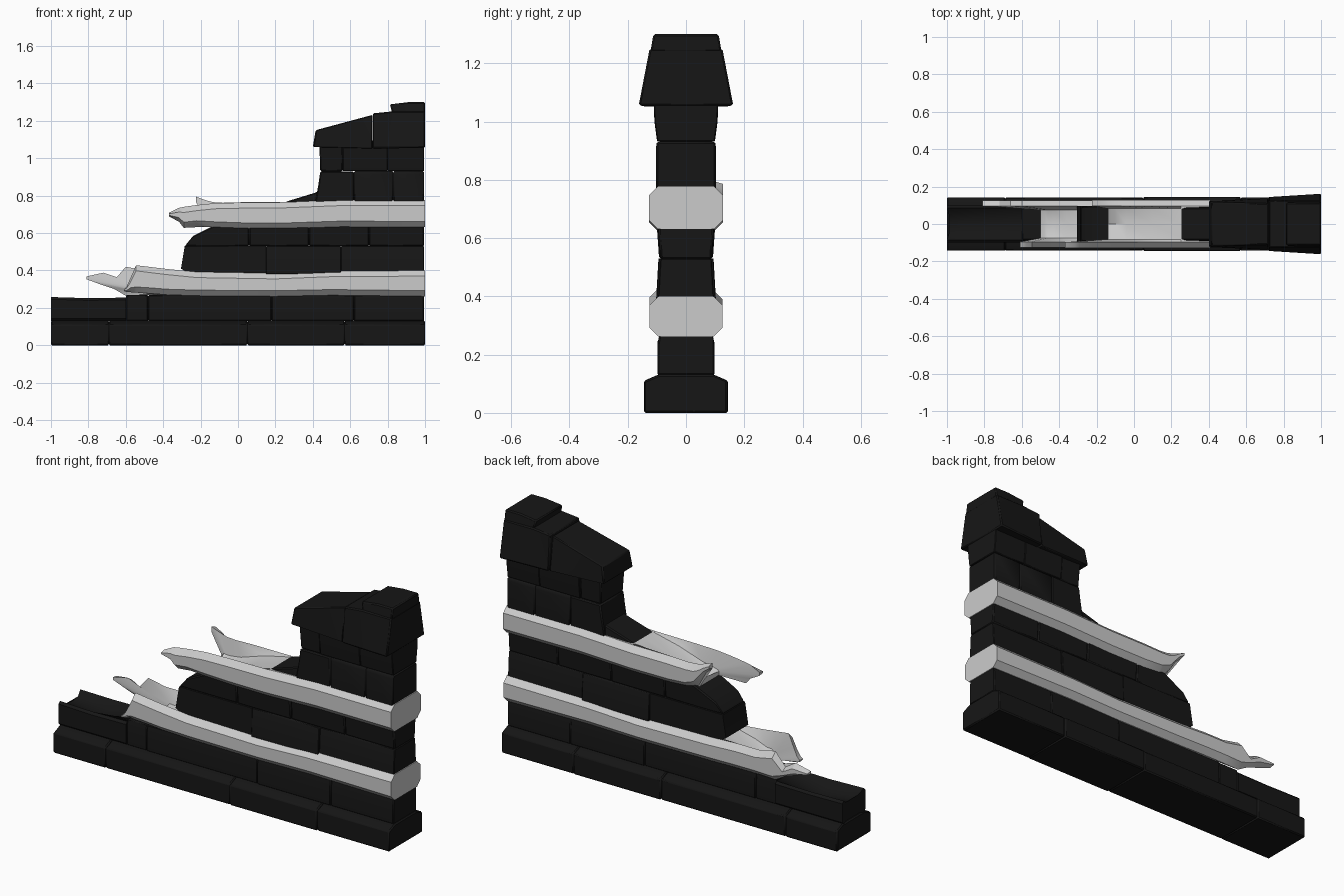
import bpy, bmesh, random

if "Cube" in bpy.data.objects:
    bpy.data.objects.remove(bpy.data.objects["Cube"])

random.seed(4)
stone = bpy.data.materials.new("dark_stone")
stone.diffuse_color = (0.008, 0.008, 0.008, 1)
stone.use_nodes = True
stone.node_tree.nodes["Principled BSDF"].inputs["Base Color"].default_value = stone.diffuse_color


def finish(name, bm, mat=None, bevel=0.0):
    bmesh.ops.recalc_face_normals(bm, faces=bm.faces[:])
    me = bpy.data.meshes.new(name)
    bm.to_mesh(me)
    bm.free()
    ob = bpy.data.objects.new(name, me)
    bpy.context.collection.objects.link(ob)
    if mat:
        me.materials.append(mat)
    if bevel:
        m = ob.modifiers.new("bevel", 'BEVEL')
        m.width, m.segments, m.limit_method = bevel, 1, 'ANGLE'
    bpy.context.view_layer.objects.active = ob
    ob.select_set(True)
    bpy.ops.object.shade_smooth_by_angle(angle=0.6)
    ob.select_set(False)
    return ob


def loft(bm, rings):
    """Skin closed rings of equal length and cap both ends."""
    vs = [[bm.verts.new(p) for p in r] for r in rings]
    n = len(vs[0])
    for a, b in zip(vs, vs[1:]):
        for i in range(n):
            j = (i + 1) % n
            bm.faces.new((a[i], a[j], b[j], b[i]))
    for end in (vs[0], vs[-1]):
        bmesh.ops.triangulate(bm, faces=[bm.faces.new(end)])


def course(name, joints, half, wobble=0.006):
    """A row of blocks between x joints; half is the (y, z) half-section."""
    bm = bmesh.new()
    for x0, x1 in zip(joints, joints[1:]):
        d = random.uniform(-wobble, wobble)
        sec = [(y + d, z) for y, z in half] + [(-y - d, z) for y, z in reversed(half)]
        loft(bm, [[(x, y, z) for y, z in sec] for x in (x0, x1)])
    return finish(name, bm, stone, 0.006)


def slab(name, outline, low_left, low_right, top):
    """An x-z outline given thickness that tapers upward and along x."""
    xs, zs = zip(*outline)

    def width(x, z):
        tx = (x - min(xs)) / (max(xs) - min(xs))
        tz = (z - min(zs)) / (max(zs) - min(zs))
        low = low_left + (low_right - low_left) * tx
        return low + (top - low) * tz
    bm = bmesh.new()
    loft(bm, [[(x, s * width(x, z), z) for x, z in outline] for s in (-1, 1)])
    return finish(name, bm, stone, 0.006)


def split_beam(name, stations, w, chamfer, wall, mat=None):
    """Chamfered beam whose end hollows out and splits into two side prongs.
    Station: front (x, low, high), back (x, low, high), middle (x, low, high)."""
    bm = bmesh.new()
    rings = []
    for f, b, m in stations:
        sides = []
        for s, (x, lo, hi) in ((-1, f), (1, b)):
            c = min(chamfer, (hi - lo) * 0.3)
            zi = min(hi, m[2] + (hi - m[2]) * 0.25)
            sides.append([(m[0], s * (w - wall), m[1]), (x, s * (w - chamfer), lo),
                          (x, s * w, lo + c), (x, s * w, hi - c),
                          (x, s * (w - chamfer), hi), (m[0], s * (w - wall), zi)])
        rings.append(sides[0] + [(m[0], 0, m[2])] + sides[1][::-1])
    loft(bm, rings)
    return finish(name, bm, mat)


def same(x, lo, hi):
    return ((x, lo, hi),) * 3


# Plinth and the course above it, with a worn hollow at the left end
course("plinth", [-1, -0.69, 0.05, 0.57, 1],
       [(0.146, 0), (0.146, 0.11), (0.095, 0.132)])
course("lower_course", [-0.6, -0.48, 0.18, 0.62, 0.995],
       [(0.095, 0.13), (0.095, 0.235), (0.088, 0.27)], 0.004)
split_beam("worn_course_end", [
    ((-1, .13, .258), (-1, .13, .255), (-0.99, .13, .225)),
    ((-0.8, .13, .252), (-0.8, .13, .252), (-0.8, .13, .2)),
    ((-0.6, .13, .255), (-0.6, .13, .255), (-0.6, .13, .255))],
    0.098, 0.012, 0.045, stone)

# Lower timber beam with splintered end
split_beam("lower_beam", [
    same(1, .262, .4), same(.5, .268, .397), same(.2, .262, .385),
    same(-.22, .265, .392),
    ((-.38, .27, .408), (-.38, .268, .4), (-.36, .27, .34)),
    ((-.48, .278, .42), (-.5, .268, .4), (-.43, .27, .3)),
    ((-.545, .282, .428), (-.6, .265, .42), (-.46, .275, .295)),
    ((-.575, .285, .36), (-.66, .3, .35), (-.48, .278, .29)),
    ((-.595, .285, .315), (-.72, .32, .388), (-.49, .279, .285)),
    ((-.61, .29, .3), (-.81, .353, .368), (-.5, .28, .282))],
    0.125, 0.03, 0.05)

# Middle wall with crumbled left edge
slab("middle_wall_end_low", [(-.24, .37), (.15, .37), (.15, .53), (-.285, .53),
                             (-.295, .46), (-.305, .41)], .095, .095, .095)
slab("middle_wall_end_high", [(-.285, .53), (.06, .53), (.06, .645), (-.12, .645),
                              (-.17, .62), (-.24, .585)], .092, .092, .1)
course("middle_wall_low", [.15, .55, .995], [(.1, .38), (.092, .52), (.088, .53)])
course("middle_wall_high", [.06, .38, .7, .995], [(.092, .53), (.1, .645)])

# Upper timber beam with splintered end
split_beam("upper_beam", [
    same(1, .632, .777), same(.55, .634, .777), same(.25, .624, .765),
    ((.02, .625, .763), (.02, .625, .765), (.1, .625, .72)),
    ((-.12, .63, .76), (-.08, .632, .762), (-.04, .632, .66)),
    ((-.22, .636, .75), (-.13, .65, .765), (-.1, .635, .648)),
    ((-.29, .628, .74), (-.16, .69, .772), (-.12, .637, .645)),
    ((-.315, .66, .735), (-.19, .735, .782), (-.13, .638, .643)),
    ((-.37, .69, .708), (-.225, .765, .795), (-.14, .639, .642))],
    0.127, 0.03, 0.045)

# Upper wall and its sloped rubble toe
slab("rubble_toe", [(.2, .74), (.5, .74), (.5, .85), (.41, .815), (.27, .772)],
     .085, .1, .08)
slab("upper_wall_end_low", [(.41, .75), (.62, .75), (.62, .93), (.44, .93), (.43, .86)],
     .1, .1, .102)
slab("upper_wall_end_high", [(.44, .93), (.56, .93), (.56, 1.07), (.435, 1.07)],
     .095, .095, .105)
course("upper_wall_low", [.62, .83, .995], [(.105, .76), (.105, .92), (.097, .932)], .004)
course("upper_wall_high", [.56, .8, .995], [(.096, .932), (.105, 1.0), (.108, 1.07)], .004)

# Coping stones
slab("coping_left", [(.4, 1.06), (.72, 1.052), (.72, 1.232), (.415, 1.15)],
     .125, .137, .11)
slab("coping_right", [(.72, 1.052), (1, 1.055), (1, 1.25), (.82, 1.25), (.722, 1.24)],
     .145, .163, .125)
slab("coping_top", [(.825, 1.24), (1, 1.24), (1, 1.3), (.91, 1.3), (.812, 1.288)],
     .12, .122, .112)
